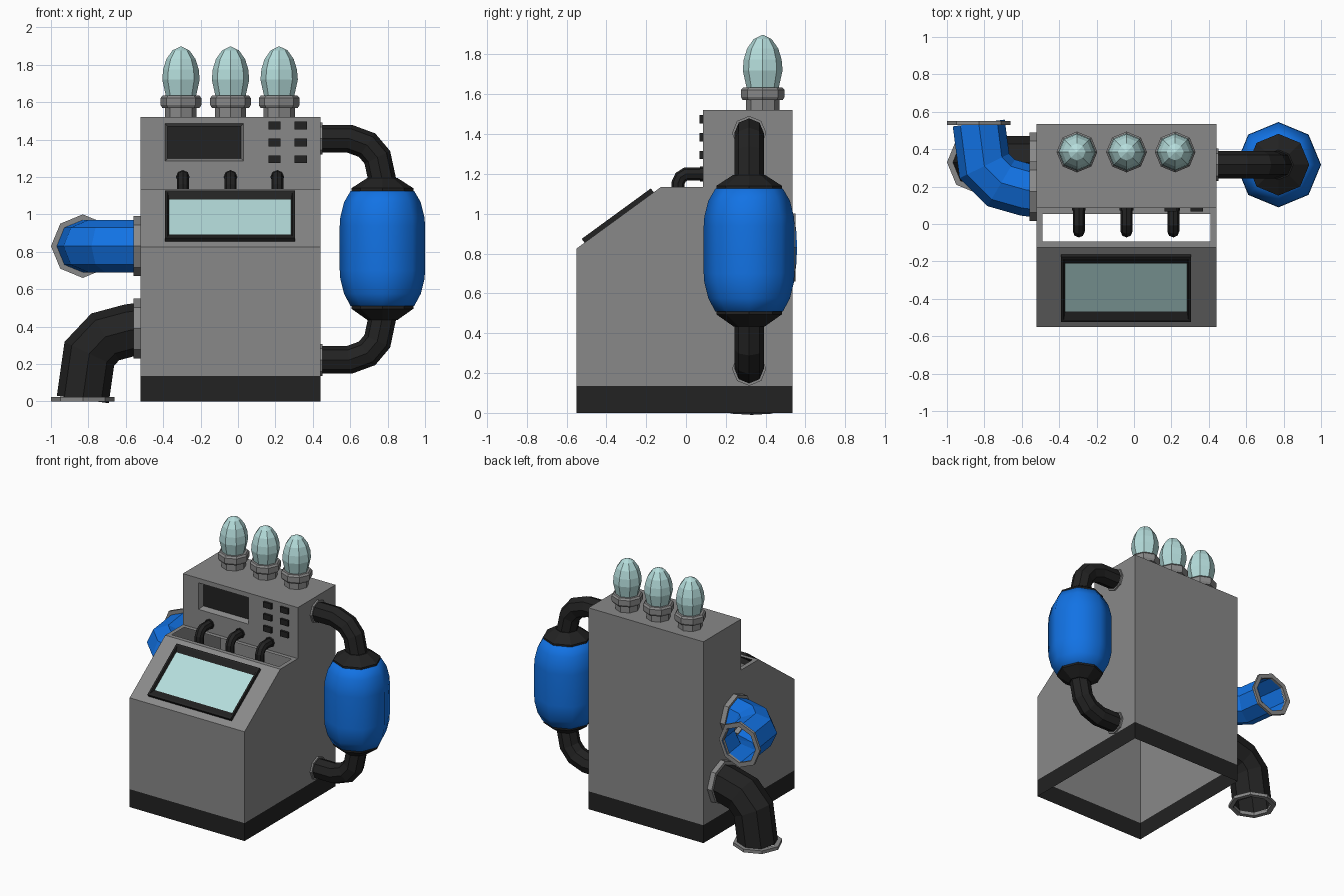
import bpy, bmesh, math
from mathutils import Vector, Matrix

if "Cube" in bpy.data.objects:
    bpy.data.objects.remove(bpy.data.objects["Cube"])

SIDES = 8


def material(name, rgb):
    m = bpy.data.materials.new(name)
    m.diffuse_color = (*rgb, 1)
    m.use_nodes = True
    m.node_tree.nodes["Principled BSDF"].inputs["Base Color"].default_value = m.diffuse_color
    return m


GREY = material("metal grey", (0.25, 0.25, 0.25))
BLACK = material("rubber black", (0.016, 0.016, 0.016))
BLUE = material("paint blue", (0.006, 0.17, 0.78))
GLASS = material("pale glass", (0.46, 0.72, 0.71))


def finish(name, bm, *mats, smooth=False, recalc=True):
    if recalc:
        bmesh.ops.recalc_face_normals(bm, faces=bm.faces[:])
    me = bpy.data.meshes.new(name)
    bm.to_mesh(me)
    bm.free()
    for m in mats:
        me.materials.append(m)
    ob = bpy.data.objects.new(name, me)
    bpy.context.collection.objects.link(ob)
    if smooth:
        bpy.ops.object.select_all(action='DESELECT')
        ob.select_set(True)
        bpy.context.view_layer.objects.active = ob
        bpy.ops.object.shade_smooth_by_angle(angle=math.radians(50))
    return ob


def skin(bm, rings, closed=False):
    """Bridge successive rings of vertices with quads."""
    pairs = list(zip(rings, rings[1:]))
    if closed:
        pairs.append((rings[-1], rings[0]))
    for a, b in pairs:
        n = len(a)
        for i in range(n):
            j = (i + 1) % n
            bm.faces.new((a[i], a[j], b[j], b[i]))


def lathe(name, profile, origin, mat, axis=(0, 0, 1), closed=False, cap=False, smooth=False):
    """Revolve (radius, height) points about an axis through origin."""
    bm = bmesh.new()
    axis = Vector(axis)
    u = Vector((0, 1, 0)) if abs(axis.y) < 0.5 else Vector((1, 0, 0))
    w = axis.cross(u)
    rings = []
    for r, h in profile:
        angles = [2 * math.pi * i / SIDES for i in range(SIDES)]
        rings.append([bm.verts.new(Vector(origin) + axis * h
                                   + r * (u * math.cos(a) + w * math.sin(a))) for a in angles])
    skin(bm, rings, closed)
    if cap:
        bm.faces.new(rings[-1])
    return finish(name, bm, mat, smooth=smooth)


def pipe(name, path, radius, side, mat):
    """Sweep an open tube along a flat path; side is the path plane's normal."""
    bm = bmesh.new()
    pts, side = [Vector(p) for p in path], Vector(side)
    rings = []
    for i, p in enumerate(pts):
        d0 = (p - pts[max(i - 1, 0)]).normalized()
        d1 = (pts[min(i + 1, len(pts) - 1)] - p).normalized()
        t = (d0 + d1).normalized()
        miter = 1 / max(t.dot(d0), t.dot(d1))
        w = t.cross(side) * miter
        angles = [2 * math.pi * k / SIDES for k in range(SIDES)]
        rings.append([bm.verts.new(p + radius * (side * math.cos(a) + w * math.sin(a)))
                      for a in angles])
    skin(bm, rings)
    return finish(name, bm, mat)


def flange(name, origin, axis, inner, outer, depth):
    lathe(name, [(inner, 0), (outer, 0), (outer, depth), (inner, depth)],
          origin, GREY, axis, closed=True)


def box(size, matrix):
    bm = bmesh.new()
    bmesh.ops.create_cube(bm, size=1, matrix=matrix @ Matrix.Diagonal((*size, 1)))
    return bm


# Cabinet: hollow stepped shell, open underneath, with a dark plinth band
X0, X1 = -0.52, 0.44
profile = [(-0.55, 0), (-0.55, 0.825), (-0.125, 1.135), (0.085, 1.135),
           (0.085, 1.52), (0.535, 1.52), (0.535, 0)]
bm = bmesh.new()
left = [bm.verts.new((X0, y, z)) for y, z in profile]
right = [bm.verts.new((X1, y, z)) for y, z in profile]
bm.faces.new(left[::-1])
bm.faces.new(right)
strips = [bm.faces.new((left[i], left[i + 1], right[i + 1], right[i]))
          for i in range(len(profile) - 1)]
bmesh.ops.recalc_face_normals(bm, faces=bm.faces[:])
ledge, panel = strips[2], strips[3]
for f in (ledge, panel):
    want = Vector((0, 0, 1)) if f is ledge else Vector((0, -1, 0))
    f.normal_update()
    if f.normal.dot(want) < 0:
        bmesh.ops.reverse_faces(bm, faces=bm.faces[:])
# slot in the ledge
bmesh.ops.inset_individual(bm, faces=[ledge], thickness=0.045)
bmesh.ops.delete(bm, geom=[ledge], context='FACES')


def on_panel(f):
    return all(abs(v.co.y - 0.085) < 1e-4 and v.co.z > 1.13 for v in f.verts)


# recessed dark display in the upper panel
for co, no in (((-0.39, 0, 0), (1, 0, 0)), ((0.03, 0, 0), (1, 0, 0)),
               ((0, 0, 1.285), (0, 0, 1)), ((0, 0, 1.485), (0, 0, 1))):
    faces = [f for f in bm.faces if on_panel(f)]
    geom = faces + list({e for f in faces for e in f.edges}) + list({v for f in faces for v in f.verts})
    bmesh.ops.bisect_plane(bm, geom=geom, plane_co=co, plane_no=no)
for f in [f for f in bm.faces if on_panel(f)]:
    c = f.calc_center_median()
    if abs(c.x + 0.18) < 0.05 and abs(c.z - 1.385) < 0.05:
        bmesh.ops.inset_individual(bm, faces=[f], thickness=0.02, depth=-0.04)
        f.material_index = 1
# plinth colour by height
bmesh.ops.bisect_plane(bm, geom=bm.verts[:] + bm.edges[:] + bm.faces[:],
                       plane_co=(0, 0, 0.135), plane_no=(0, 0, 1))
for f in bm.faces:
    if f.calc_center_median().z < 0.135:
        f.material_index = 1
finish("cabinet", bm, GREY, BLACK, recalc=False)

# Sloped screen: dark frame with a sunken glass face
u = Vector((0, 0.425, 0.31)).normalized()
n = Vector((0, -u.z, u.y))
centre = Vector((-0.0425, -0.55, 0.825)) + u * 0.265
bm = box((0.695, 0.43, 0.024), Matrix.Translation((0, 0, 0.012)))
bmesh.ops.recalc_face_normals(bm, faces=bm.faces[:])
top = max(bm.faces, key=lambda f: f.calc_center_median().z)
bmesh.ops.inset_individual(bm, faces=[top], thickness=0.02)
bmesh.ops.inset_individual(bm, faces=[top], thickness=0.01, depth=-0.018)
for v in top.verts:
    v.co.y *= 0.82
top.material_index = 1
bm.transform(Matrix(((1, 0, 0, centre.x), (0, u.y, n.y, centre.y),
                     (0, u.z, n.z, centre.z), (0, 0, 0, 1))))
finish("sloped_screen", bm, BLACK, GLASS)

# Buttons beside the display
for x in (0.195, 0.335):
    for z in (1.295, 1.385, 1.475):
        finish("button", box((0.066, 0.018, 0.042), Matrix.Translation((x, 0.077, z))), BLACK)

# Small hoses rising from the slot into the panel
for x in (-0.295, -0.04, 0.21):
    pipe("slot_hose", [(x, -0.04, 1.0), (x, -0.04, 1.155), (x, -0.027, 1.183),
                       (x, 0.0, 1.2), (x, 0.09, 1.2)], 0.032, (1, 0, 0), BLACK)
    lathe("hose_collar", [(0.03, 0), (0.037, 0), (0.037, 0.014), (0.03, 0.014)],
          (x, 0.071, 1.2), BLACK, (0, 1, 0), closed=True)

# Bulbs on top with socket collars
for x in (-0.305, -0.04, 0.22):
    lathe("bulb_socket", [(0.084, 1.515), (0.084, 1.57), (0.1, 1.57), (0.109, 1.585),
                          (0.109, 1.622), (0.098, 1.635), (0.075, 1.635)],
          (x, 0.385, 0), GREY, cap=True)
    lathe("bulb_glass", [(0.08, 1.63), (0.1, 1.72), (0.095, 1.775), (0.078, 1.83),
                         (0.045, 1.877), (0.002, 1.898)], (x, 0.385, 0), GLASS, cap=True)

# Side tank with end caps and its two feed pipes
TX, TY = 0.772, 0.317
lathe("tank", [(0.15, 0.505), (0.17, 0.51), (0.205, 0.575), (0.225, 0.655), (0.228, 0.7),
               (0.228, 0.94), (0.225, 0.985), (0.205, 1.065), (0.17, 1.125), (0.15, 1.13)],
      (TX, TY, 0), BLUE, smooth=True)
for name, edge, tip in (("upper", 1.12, 1.195), ("lower", 0.515, 0.435)):
    s = math.copysign(1, tip - edge)
    lathe(name + "_tank_cap", [(0.1, edge), (0.165, edge), (0.165, edge + s * 0.02),
                               (0.08, tip), (0.07, tip)], (TX, TY, 0), BLACK)
for name, z, s, end in (("upper", 1.405, -1, 1.18), ("lower", 0.222, 1, 0.45)):
    path = [(0.44, z), (0.595, z), (0.69, z + s * 0.035), (0.745, z + s * 0.1), (TX, end)]
    pipe(name + "_feed_pipe", [(x, TY, h) for x, h in path], 0.074, (0, 1, 0), BLACK)
    flange(name + "_feed_flange", (0.44, TY, z), (1, 0, 0), 0.07, 0.086, 0.013)

# Blue elbow turning to the back
pipe("blue_elbow", [(-0.52, 0.175, 0.83), (-0.58, 0.183, 0.83), (-0.71, 0.22, 0.83),
                    (-0.8, 0.31, 0.83), (-0.83, 0.54, 0.83)], 0.14, (0, 0, 1), BLUE)
flange("blue_wall_flange", (-0.52, 0.175, 0.83), (-1, 0, 0), 0.13, 0.16, 0.038)
flange("blue_end_flange", (-0.83, 0.53, 0.83), (0, 1, 0), 0.135, 0.17, 0.02)

# Black elbow turning down to the floor
pipe("black_elbow", [(-0.52, 0.33, 0.388), (-0.58, 0.33, 0.38), (-0.71, 0.33, 0.345),
                     (-0.795, 0.33, 0.255), (-0.83, 0.33, 0.01)], 0.14, (0, 1, 0), BLACK)
flange("black_wall_flange", (-0.52, 0.33, 0.39), (-1, 0, 0), 0.13, 0.16, 0.038)
flange("black_end_flange", (-0.83, 0.33, 0), (0, 0, 1), 0.135, 0.17, 0.024)
